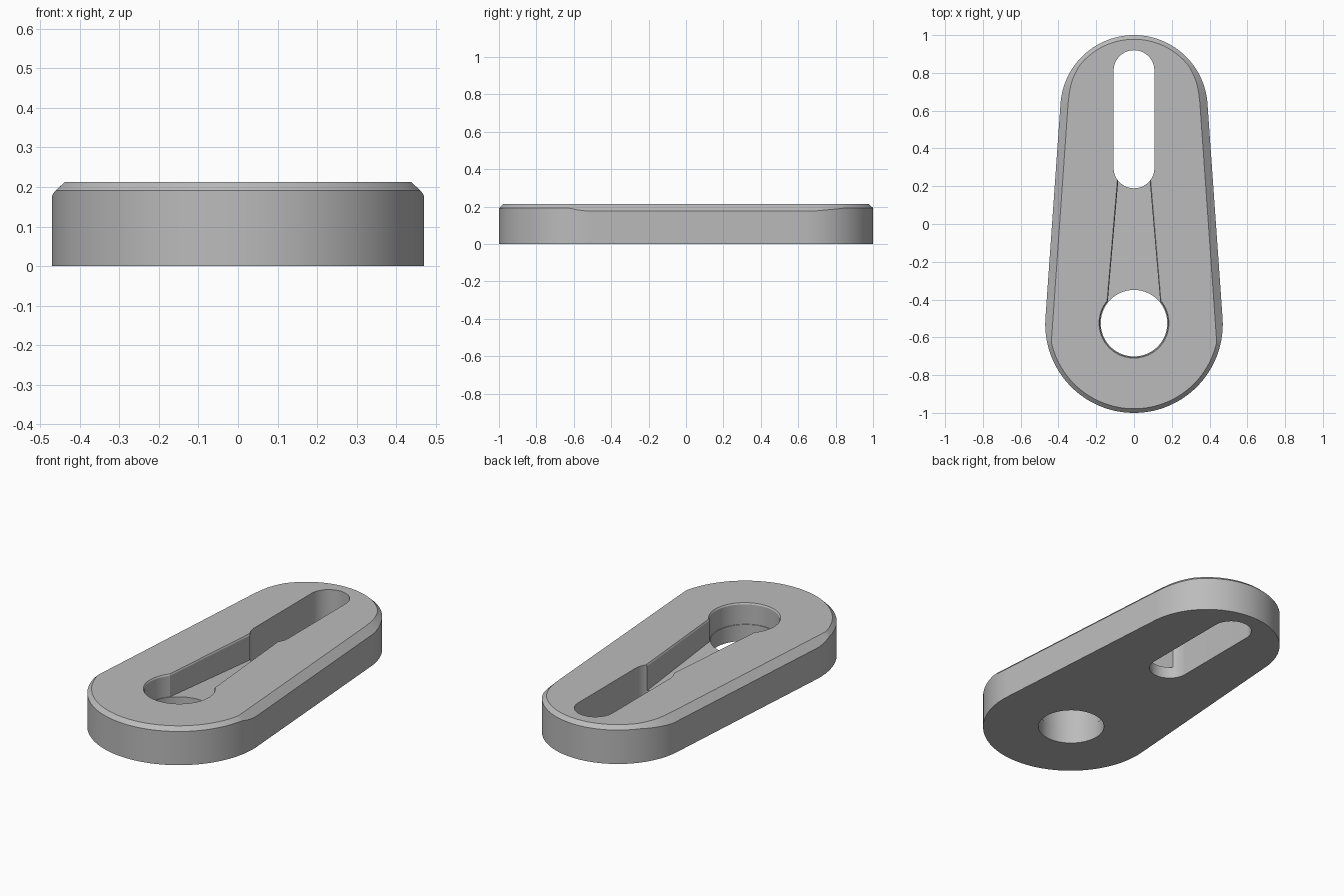
import bpy, bmesh, math

cube = bpy.data.objects.get("Cube")
if cube:
    bpy.data.objects.remove(cube, do_unlink=True)

HEIGHT = 0.213
WIDE_Y, WIDE_R = -0.53, 0.47
NARROW_Y, NARROW_R = 0.61, 0.39
SIDE_BEVEL, END_BEVEL = 0.04, 0.022
TILT = math.asin((WIDE_R - NARROW_R) / (NARROW_Y - WIDE_Y))

grey = bpy.data.materials.new("satin grey")
grey.use_nodes = True
colour = (0.5, 0.5, 0.5, 1)
grey.diffuse_color = colour
grey.node_tree.nodes["Principled BSDF"].inputs["Base Color"].default_value = colour


def loft(name, rings):
    """Solid through matching rings of points, capped at both ends."""
    bm = bmesh.new()
    rows = [[bm.verts.new(p) for p in ring] for ring in rings]
    n = len(rows[0])
    for low, high in zip(rows, rows[1:]):
        for i in range(n):
            j = (i + 1) % n
            bm.faces.new((low[i], low[j], high[j], high[i]))
    bm.faces.new(rows[0][::-1])
    bm.faces.new(rows[-1])
    bmesh.ops.recalc_face_normals(bm, faces=bm.faces)
    mesh = bpy.data.meshes.new(name)
    bm.to_mesh(mesh)
    bm.free()
    mesh.materials.append(grey)
    obj = bpy.data.objects.new(name, mesh)
    bpy.context.collection.objects.link(obj)
    return obj


def arc(cy, r, start, end, steps):
    for i in range(steps + 1):
        a = start + (end - start) * i / steps
        yield r * math.cos(a), cy + r * math.sin(a)


# Tapered body: the side bevel is wide and fades into a narrow end bevel
def body_rings():
    base, rim, top = [], [], []

    def add(cy, r, a, inset, drop):
        c, s = math.cos(a), math.sin(a)
        base.append((r * c, cy + r * s, 0))
        rim.append((r * c, cy + r * s, HEIGHT - drop))
        top.append(((r - inset) * c, cy + (r - inset) * s, HEIGHT))

    steps = 96
    for i in range(steps + 1):
        a = TILT + (math.pi - 2 * TILT) * i / steps
        turn = min(a, math.pi - a) - TILT
        fade = min(1, max(0, (turn - 0.1) / 0.5))
        size = SIDE_BEVEL + (END_BEVEL - SIDE_BEVEL) * fade
        add(NARROW_Y, NARROW_R, a, size, size * 0.95)
    for i in range(steps + 1):
        a = math.pi - TILT + (math.pi + 2 * TILT) * i / steps
        turn = min(a - math.pi + TILT, math.tau + TILT - a)
        c = max(math.cos(turn), 0.5)
        inset = max(END_BEVEL, WIDE_R - (WIDE_R - SIDE_BEVEL) / c)
        drop = max(END_BEVEL, SIDE_BEVEL * 0.95 - WIDE_R * (1 - c))
        add(WIDE_Y, WIDE_R, a, inset, drop)
    return base, rim, top


body = loft("slotted_plate", body_rings())


def prism(name, outline):
    return loft(name, [[(x, y, z) for x, y in outline] for z in (-0.1, 0.4)])


# Keyhole recess with a gently sloping floor and a slightly eased rim
def keyhole(grow, height):
    mouth = math.radians(39.5)
    points = list(arc(-0.525, 0.18 + grow, mouth, math.tau - mouth - 2 * mouth + 2 * mouth, 64))
    points = [(0.079 + grow, 0.28)] + points + [(-0.079 - grow, 0.28)] \
        if points[-1][0] < 0 else points
    return [(x, y, height(y)) for x, y in points]


def recess_outline(grow, height):
    mouth = math.radians(39.5)
    curve = list(arc(-0.525, 0.18 + grow, math.pi - mouth, math.tau + mouth, 64))
    points = curve + [(0.079 + grow, 0.28), (-0.079 - grow, 0.28)]
    return [(x, y, height(y)) for x, y in points]


recess = loft("recess_cutter", [
    recess_outline(0, lambda y: 0.085 - 0.03 * (y + 0.4)),
    recess_outline(0, lambda y: HEIGHT - 0.008),
    recess_outline(0.005, lambda y: HEIGHT),
    recess_outline(0.005, lambda y: 0.4)])

# Through slot and round through hole
slot = prism("slot_cutter", list(arc(0.812, 0.108, 0, math.pi, 32))
             + list(arc(0.297, 0.108, math.pi, math.tau, 32)))
hole = prism("hole_cutter", list(arc(-0.525, 0.176, 0, math.tau, 96))[:-1])

bpy.ops.object.select_all(action="DESELECT")
bpy.context.view_layer.objects.active = body
body.select_set(True)
for cutter in (recess, slot, hole):
    cut = body.modifiers.new(cutter.name, "BOOLEAN")
    cut.operation = "DIFFERENCE"
    cut.solver = "EXACT"
    cut.object = cutter
    bpy.ops.object.modifier_apply(modifier=cut.name)
    bpy.data.objects.remove(cutter, do_unlink=True)

bpy.ops.object.shade_smooth_by_angle(angle=math.radians(25))
